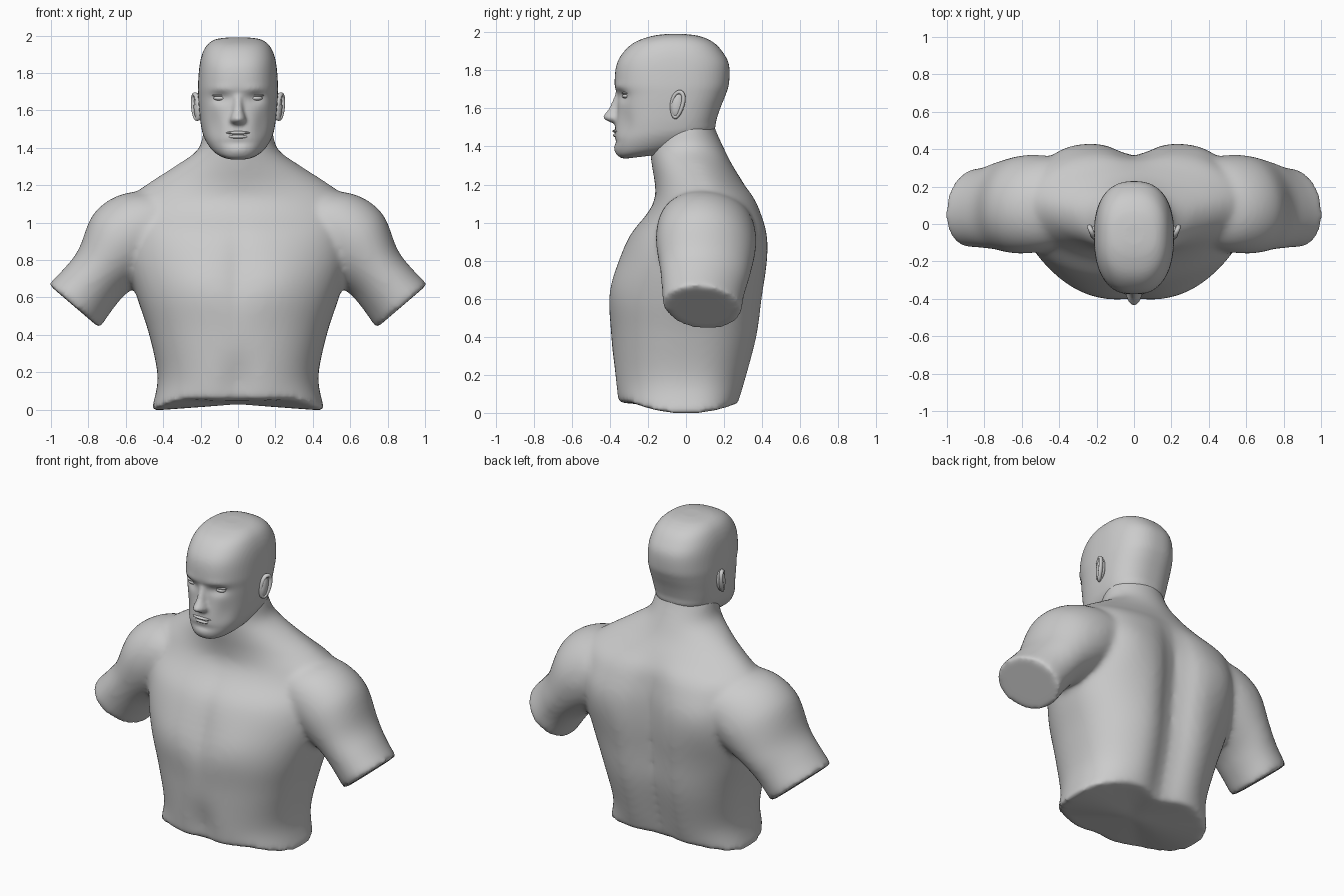
import bpy, bmesh, math
from mathutils import Vector, Matrix

if "Cube" in bpy.data.objects:
    bpy.data.objects.remove(bpy.data.objects["Cube"])

N = 64


def power(v, p):
    return math.copysign(abs(v) ** p, v)


def ring(w, front, back, mid, z, p=1.0, tilt=0.0, groove=0.0):
    """Horizontal rounded section; tilt raises the rear, groove dents the spine."""
    pts = []
    for i in range(N):
        a = 2 * math.pi * i / N
        c, s = power(math.cos(a), p), power(math.sin(a), p)
        x, y = w * c, mid + s * ((back - mid) if s > 0 else (mid - front))
        if s > 0:
            y -= groove * math.exp(-(x / 0.12) ** 2)
        pts.append(Vector((x, y, z + tilt * (y - front))))
    return pts


def loft(bm, rings, steps=5, bumps=()):
    """Skin smooth interpolated sections, cap the ends, push soft bumps along y."""
    dense = []
    for i in range(len(rings) - 1):
        r0, r1, r2 = rings[max(i - 1, 0)], rings[i], rings[i + 1]
        r3 = rings[min(i + 2, len(rings) - 1)]
        for k in range(steps):
            t = k / steps
            dense.append([b + ((c - a) * t + (2 * a - 5 * b + 4 * c - d) * t * t
                               + (3 * b - a - 3 * c + d) * t ** 3) * 0.5
                          for a, b, c, d in zip(r0, r1, r2, r3)])
    dense.append([v.copy() for v in rings[-1]])
    for r in dense:
        for v in r:
            for x, z, rx, rz, side, amt in bumps:
                if (v.y - 0.05) * side > 0:
                    fade = min(1, abs(v.y - 0.05) / 0.1)
                    v.y += fade * amt * math.exp(-((abs(v.x) - x) / rx) ** 2 - ((v.z - z) / rz) ** 2)
    loops = [[bm.verts.new(v) for v in r] for r in dense]
    faces = []
    for a, b in zip(loops, loops[1:]):
        for j in range(N):
            k = (j + 1) % N
            faces.append(bm.faces.new((a[j], a[k], b[k], b[j])))
    for end in (loops[0], loops[-1]):
        mid = bm.verts.new(sum((v.co for v in end), Vector()) / N)
        for j in range(N):
            faces.append(bm.faces.new((end[j], end[(j + 1) % N], mid)))
    bmesh.ops.recalc_face_normals(bm, faces=faces)


def finish(name, bm, voxel=0, soften=0):
    """Make the object; with a voxel size, blend its overlapping parts into one skin."""
    me = bpy.data.meshes.new(name)
    bm.to_mesh(me)
    bm.free()
    ob = bpy.data.objects.new(name, me)
    bpy.context.collection.objects.link(ob)
    for f in me.polygons:
        f.use_smooth = True
    if voxel:
        rm = ob.modifiers.new("blend", 'REMESH')
        rm.mode = 'VOXEL'
        rm.voxel_size = voxel
        rm.use_smooth_shade = True
        sm = ob.modifiers.new("soften", 'SMOOTH')
        sm.factor = 0.5
        sm.iterations = soften
    return ob


body = bmesh.new()

# Torso and neck: half width, front, back, widest y, height, roundness, spine groove
torso = [ring(w, f, b, m, z, p, 0, g) for w, f, b, m, z, p, g in (
    (0.465, -0.365, 0.29, 0.02, 0.00, 0.85, 0.06),
    (0.43, -0.38, 0.335, 0.02, 0.17, 0.85, 0.07),
    (0.475, -0.395, 0.395, 0.03, 0.40, 0.85, 0.075),
    (0.54, -0.405, 0.42, 0.05, 0.60, 0.88, 0.08),
    (0.59, -0.36, 0.44, 0.06, 0.78, 0.9, 0.08),
    (0.60, -0.30, 0.435, 0.08, 0.93, 0.9, 0.07),
    (0.60, -0.205, 0.405, 0.10, 1.05, 0.95, 0.05),
    (0.58, -0.165, 0.37, 0.11, 1.13, 1.0, 0.03),
    (0.48, -0.165, 0.31, 0.10, 1.21, 1.1, 0.01),
    (0.34, -0.18, 0.245, 0.07, 1.30, 1.1, 0.0),
    (0.215, -0.19, 0.20, 0.02, 1.39, 1.0, 0.0),
    (0.185, -0.18, 0.155, 0.0, 1.49, 1.0, 0.0),
    (0.16, -0.15, 0.14, 0.0, 1.55, 1.0, 0.0))]
for v in torso[0]:
    v.z = 0.06 * min(1, (v.y / 0.3) ** 2) - 0.006
loft(body, torso, bumps=(
    (0.22, 0.70, 0.16, 0.14, -1, -0.014),   # chest muscles
    (0.00, 0.75, 0.06, 0.25, -1, 0.018),    # breastbone
    (0.00, 0.14, 0.08, 0.14, -1, 0.03),     # belly hollow
    (0.38, 0.92, 0.16, 0.2, 1, 0.03)))      # shoulder blades

# Arms: centre x, z, half thickness, y centre, half depth
for s in (1, -1):
    arm = []
    for x, z, h, yc, d in ((0.28, 1.06, 0.17, 0.12, 0.19), (0.44, 1.0, 0.235, 0.11, 0.245),
                           (0.59, 0.895, 0.238, 0.105, 0.262), (0.72, 0.742, 0.175, 0.10, 0.235),
                           (0.80, 0.645, 0.17, 0.09, 0.215), (0.876, 0.552, 0.18, 0.085, 0.205)):
        arm.append([Vector((s * (x + 0.76 * h * math.cos(a)), yc + d * math.sin(a) - 0.03 * math.cos(a),
                            z + 0.65 * h * math.cos(a)))
                    for a in (2 * math.pi * i / N for i in range(N))])
    loft(body, arm)
finish("torso_and_arms", body, 0.016, 14)

# Head: half width, front, back, height, rear tilt
skull = bmesh.new()
head = [ring(w, f, b, -0.06, z, 0.82, t) for w, f, b, z, t in (
    (0.09, -0.325, 0.00, 1.335, 0.12),
    (0.145, -0.362, 0.10, 1.355, 0.18),
    (0.182, -0.375, 0.15, 1.42, 0.13),
    (0.198, -0.372, 0.158, 1.50, 0.06),
    (0.208, -0.362, 0.18, 1.60, 0.0),
    (0.213, -0.362, 0.208, 1.67, 0.0),
    (0.214, -0.375, 0.226, 1.73, 0.0),
    (0.207, -0.365, 0.226, 1.83, 0.0),
    (0.192, -0.325, 0.19, 1.90, 0.0),
    (0.165, -0.265, 0.14, 1.95, 0.0),
    (0.12, -0.18, 0.07, 1.98, 0.0),
    (0.05, -0.11, 0.0, 1.99, 0.0))]
loft(skull, head, bumps=(
    (0.095, 1.665, 0.045, 0.028, -1, 0.022),   # eye sockets
    (0.09, 1.715, 0.06, 0.016, -1, -0.006),    # brow
    (0.13, 1.52, 0.04, 0.07, -1, 0.015),       # cheek hollows
    (0.00, 1.425, 0.08, 0.012, -1, 0.012),     # dip under the lip
    (0.00, 1.385, 0.05, 0.025, -1, -0.008)))   # chin

# Nose
loft(skull, [ring(w, f, -0.30, -0.34, z) for w, f, z in (
    (0.022, -0.365, 1.70), (0.025, -0.378, 1.66), (0.033, -0.405, 1.60),
    (0.046, -0.436, 1.558), (0.047, -0.425, 1.54), (0.034, -0.385, 1.522))])
finish("head", skull, 0.01, 5)


def blob(bm, loc, size, rot=0.0):
    m = Matrix.Translation(loc) @ Matrix.Rotation(rot, 4, 'X') @ Matrix.Diagonal((*size, 1))
    bmesh.ops.create_uvsphere(bm, u_segments=24, v_segments=12, radius=1, matrix=m)


# Eyes with upper lids
eyes = bmesh.new()
for s in (1, -1):
    blob(eyes, (s * 0.093, -0.312, 1.665), (0.038, 0.024, 0.014))
    blob(eyes, (s * 0.093, -0.312, 1.680), (0.046, 0.026, 0.008))
finish("eyes", eyes)

# Lips
lips = bmesh.new()
blob(lips, (0, -0.356, 1.480), (0.066, 0.03, 0.011))
blob(lips, (0, -0.354, 1.459), (0.058, 0.03, 0.013))
finish("lips", lips)

# Ears: shell with a raised rim
for s, name in ((1, "ear_left"), (-1, "ear_right")):
    ear = bmesh.new()
    blob(ear, (s * 0.215, -0.045, 1.62), (0.022, 0.034, 0.07), -0.15)
    grid = []
    for i in range(28):
        a = 2 * math.pi * i / 28
        cy, cz = math.cos(a), math.sin(a)
        row = []
        for j in range(8):
            b = 2 * math.pi * j / 8
            r = 0.011 * math.cos(b)
            wide = 0.028 + 0.007 * cz
            y, z = (wide + r) * cy, (0.066 + r) * cz
            out = 0.224 + 0.013 * cy + 0.006 * cz + 0.014 * math.sin(b)
            row.append(ear.verts.new((s * out, -0.045 + y + 0.15 * z, 1.62 + z)))
        grid.append(row)
    for i in range(28):
        for j in range(8):
            k, l = (i + 1) % 28, (j + 1) % 8
            ear.faces.new((grid[i][j], grid[k][j], grid[k][l], grid[i][l]))
    bmesh.ops.recalc_face_normals(ear, faces=ear.faces[:])
    finish(name, ear)
